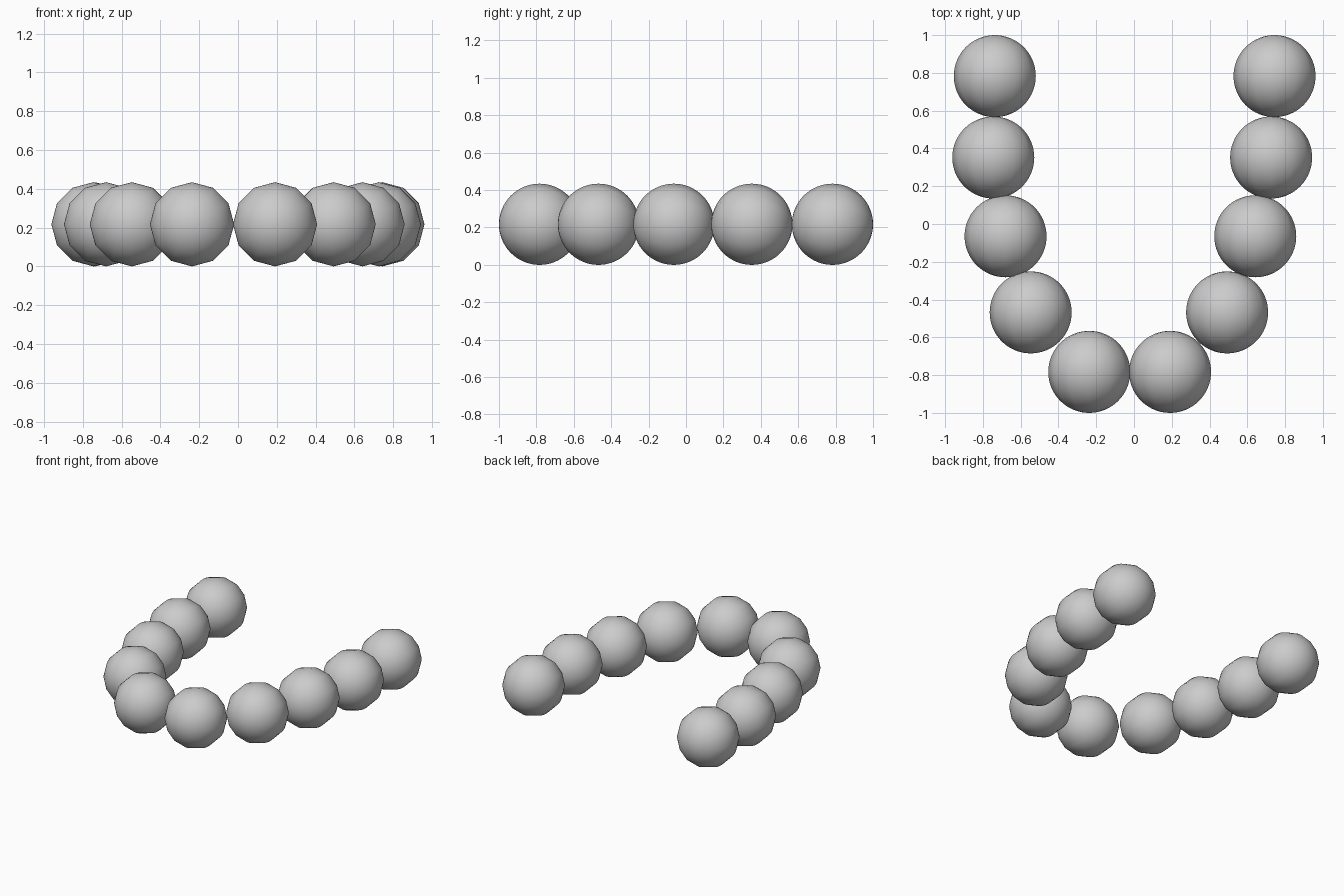
import bpy, math

if "Cube" in bpy.data.objects:
    bpy.data.objects.remove(bpy.data.objects["Cube"])

R = 0.217

# Bead centres along the U-shaped string (x, y)
centres = [(-0.737, 0.783), (-0.745, 0.352), (-0.68, -0.065), (-0.547, -0.468),
           (-0.237, -0.783), (0.191, -0.783), (0.493, -0.468), (0.642, -0.065),
           (0.726, 0.352), (0.744, 0.783)]

# Beads: 12-sided spheres with their poles along y, fine profile, smooth shaded
for i, (x, y) in enumerate(centres):
    bpy.ops.mesh.primitive_uv_sphere_add(segments=12, ring_count=32, radius=R,
                                         location=(x, y, R),
                                         rotation=(math.pi / 2, 0, 0))
    bead = bpy.context.object
    bead.name = f"bead_{i + 1}"
    bpy.ops.object.shade_smooth()
